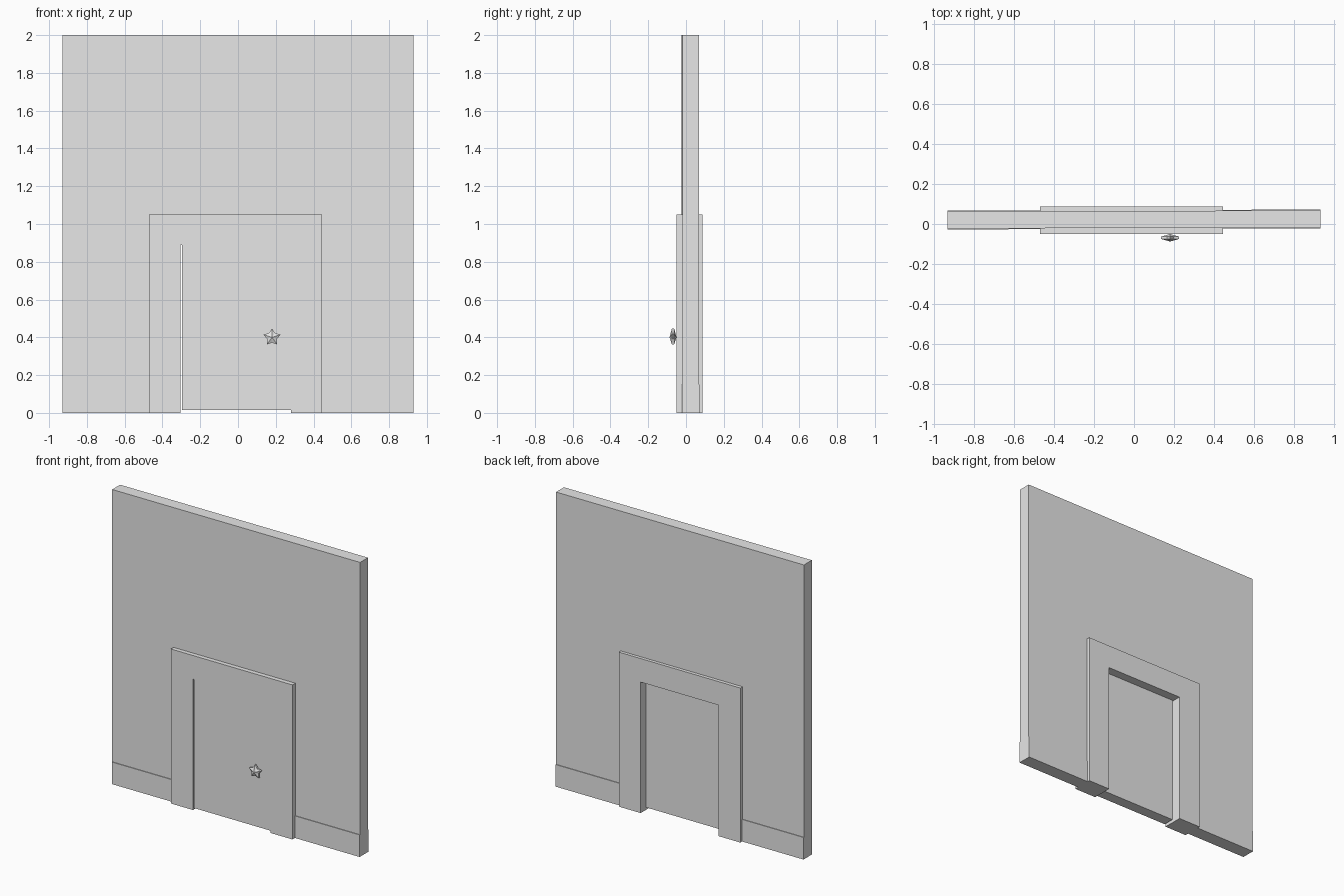
import bpy
import bmesh
import math

cube = bpy.data.objects.get("Cube")
if cube:
    bpy.data.objects.remove(cube, do_unlink=True)

grey = bpy.data.materials.new("plain_grey")
grey.use_nodes = True
grey.diffuse_color = (0.8, 0.8, 0.8, 1)
grey.node_tree.nodes["Principled BSDF"].inputs["Base Color"].default_value = (0.8, 0.8, 0.8, 1)


def finish(name, bm):
    bmesh.ops.recalc_face_normals(bm, faces=bm.faces)
    mesh = bpy.data.meshes.new(name)
    bm.to_mesh(mesh)
    bm.free()
    mesh.materials.append(grey)
    obj = bpy.data.objects.new(name, mesh)
    bpy.context.collection.objects.link(obj)
    return obj


def prism(name, outline, front, back):
    """Extrude an x-z outline from front to back along y."""
    bm = bmesh.new()
    face = bm.faces.new([bm.verts.new((x, front, z)) for x, z in outline])
    side = bmesh.ops.extrude_face_region(bm, geom=[face])["geom"]
    verts = [v for v in side if isinstance(v, bmesh.types.BMVert)]
    bmesh.ops.translate(bm, verts=verts, vec=(0, back - front, 0))
    return finish(name, bm)


def rectangle(x0, x1, z0, z1):
    return [(x0, z0), (x1, z0), (x1, z1), (x0, z1)]


def arch(x0, x1, top, inner0, inner1, inner_top):
    return [(x0, 0), (inner0, 0), (inner0, inner_top), (inner1, inner_top),
            (inner1, 0), (x1, 0), (x1, top), (x0, top)]


# Wall with a doorway, very slightly turned
half = 0.93
hole_left, hole_right = -0.40, 0.38
tilt = 0.0027
wall = prism("wall", arch(-half, half, 2, hole_left, hole_right, 0.97), -0.02, 0.065)
wall.rotation_euler.z = tilt

# Skirting boards standing just proud of both wall faces
for name, x0, x1 in (("skirting_right", -half, hole_left), ("skirting_left", hole_right, half)):
    board = prism(name, rectangle(x0, x1, 0, 0.15), -0.0245, 0.0695)
    board.rotation_euler.z = tilt

# Door surround and door leaf
prism("door_frame", arch(-0.47, 0.444, 1.05, -0.304, 0.28, 0.89), -0.05, 0.0875)
prism("door", rectangle(-0.296, 0.28, 0.015, 0.89), -0.049, 0.027)

# Star-shaped knob with a raised centre on both sides
bm = bmesh.new()
rings = []
for y in (-0.006, 0.006):
    ring = []
    for i in range(10):
        radius = 0.047 if i % 2 == 0 else 0.028
        angle = math.pi * i / 5
        ring.append(bm.verts.new((radius * math.sin(angle), y, radius * math.cos(angle))))
    rings.append(ring)
tips = [bm.verts.new((0, y, 0)) for y in (-0.0187, 0.0187)]
for i in range(10):
    j = (i + 1) % 10
    bm.faces.new((rings[0][i], rings[0][j], rings[1][j], rings[1][i]))
    for ring, tip in zip(rings, tips):
        bm.faces.new((ring[i], ring[j], tip))
knob = finish("star_knob", bm)
knob.location = (0.18, -0.0688, 0.40)
